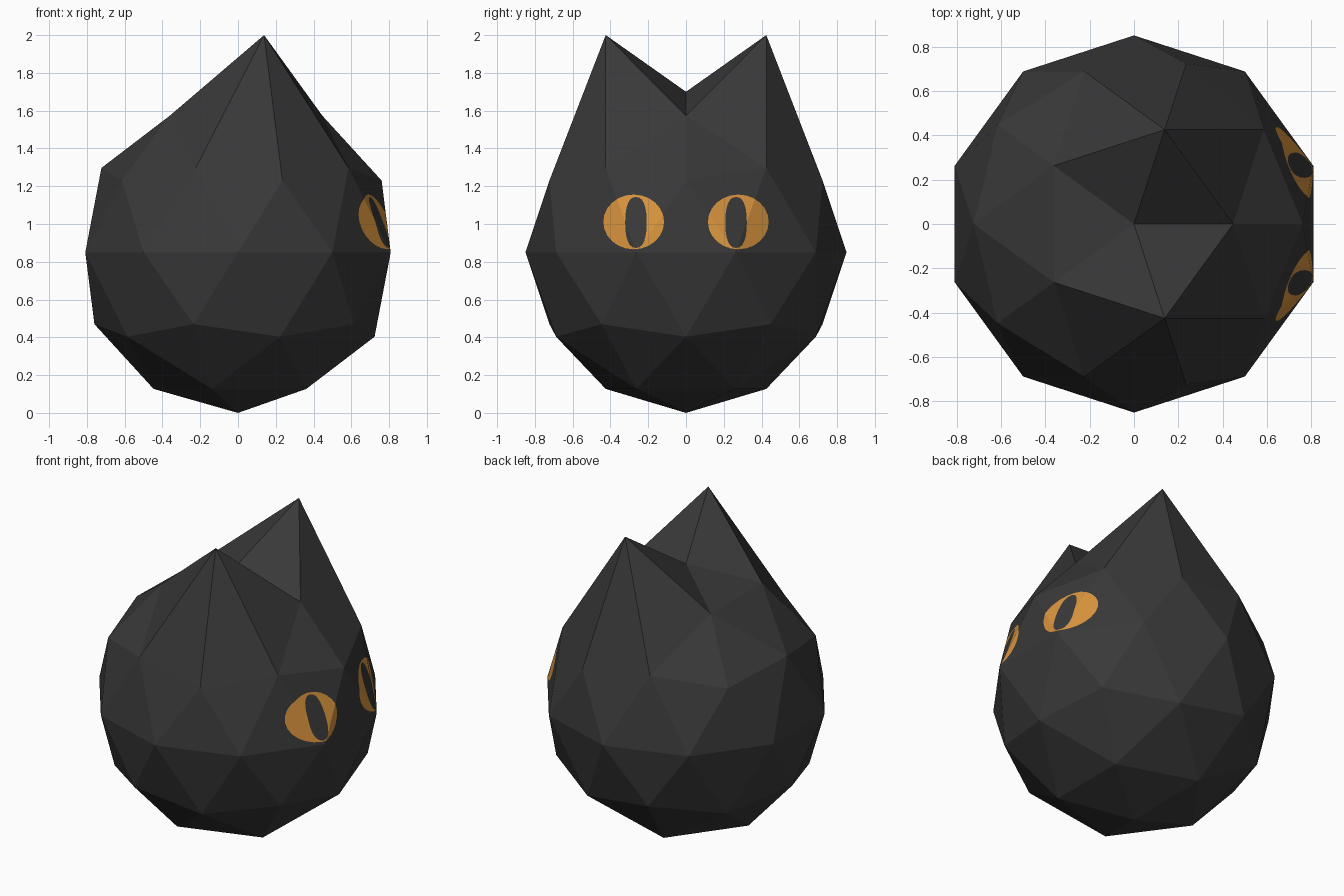
import bpy, bmesh, math
from mathutils import Vector

if "Cube" in bpy.data.objects:
    bpy.data.objects.remove(bpy.data.objects["Cube"])

R = 0.85            # body radius
EAR_TIP = 2.0


def material(name, rgb):
    m = bpy.data.materials.new(name)
    m.diffuse_color = (*rgb, 1)
    m.use_nodes = True
    m.node_tree.nodes["Principled BSDF"].inputs["Base Color"].default_value = m.diffuse_color
    return m


def outline(cy, cz, ry, rz, power, n=24):
    """Rounded outline in the y-z plane, counter-clockwise."""
    pts = []
    for i in range(n):
        a = 2 * math.pi * i / n
        c, s = math.cos(a), math.sin(a)
        pts.append((cy + ry * math.copysign(abs(c) ** (2 / power), c),
                    cz + rz * math.copysign(abs(s) ** (2 / power), s)))
    return pts


def cut_shape(bm, faces, pts):
    """Cut a convex outline, projected along x, into faces; return the faces inside."""
    for i, (y0, z0) in enumerate(pts):
        y1, z1 = pts[(i + 1) % len(pts)]
        normal = Vector((0, z1 - z0, y0 - y1)).normalized()   # points outwards
        origin = Vector((0, y0, z0))
        geom = set(faces)
        for f in faces:
            geom.update(f.edges)
            geom.update(f.verts)
        res = bmesh.ops.bisect_plane(bm, geom=list(geom), dist=1e-6,
                                     plane_co=origin, plane_no=normal)
        near = set(faces) | {g for g in res["geom"] if isinstance(g, bmesh.types.BMFace)}
        faces = [f for f in near if f.is_valid
                 and (f.calc_center_median() - origin).dot(normal) < 0]
    return faces


# Faceted ball body
bm = bmesh.new()
bmesh.ops.create_icosphere(bm, subdivisions=2, radius=R)
bmesh.ops.translate(bm, verts=bm.verts, vec=(0, 0, R))

# Ears: pull two vertices near the crown straight up
for v in bm.verts:
    if v.co.z > 1.5 and v.co.x > 0.05 and abs(v.co.y) > 0.3:
        v.co.z = EAR_TIP

# Eyes and slit pupils, cut into the +x side
for side in (-1, 1):
    front = [f for f in bm.faces if f.normal.x > 0.2 and f.calc_center_median().x > 0.4]
    eye = cut_shape(bm, front, outline(side * 0.277, 1.011, 0.161, 0.145, 2))
    for f in eye:
        f.material_index = 1
    pupil = cut_shape(bm, eye, outline(side * 0.265, 1.008, 0.057, 0.135, 2.4))
    for f in pupil:
        f.material_index = 0

mesh = bpy.data.meshes.new("cat_body")
bm.to_mesh(mesh)
bm.free()
mesh.materials.append(material("charcoal", (0.040, 0.040, 0.040)))
mesh.materials.append(material("amber", (0.68, 0.29, 0.047)))
body = bpy.data.objects.new("cat_body", mesh)
bpy.context.collection.objects.link(body)
